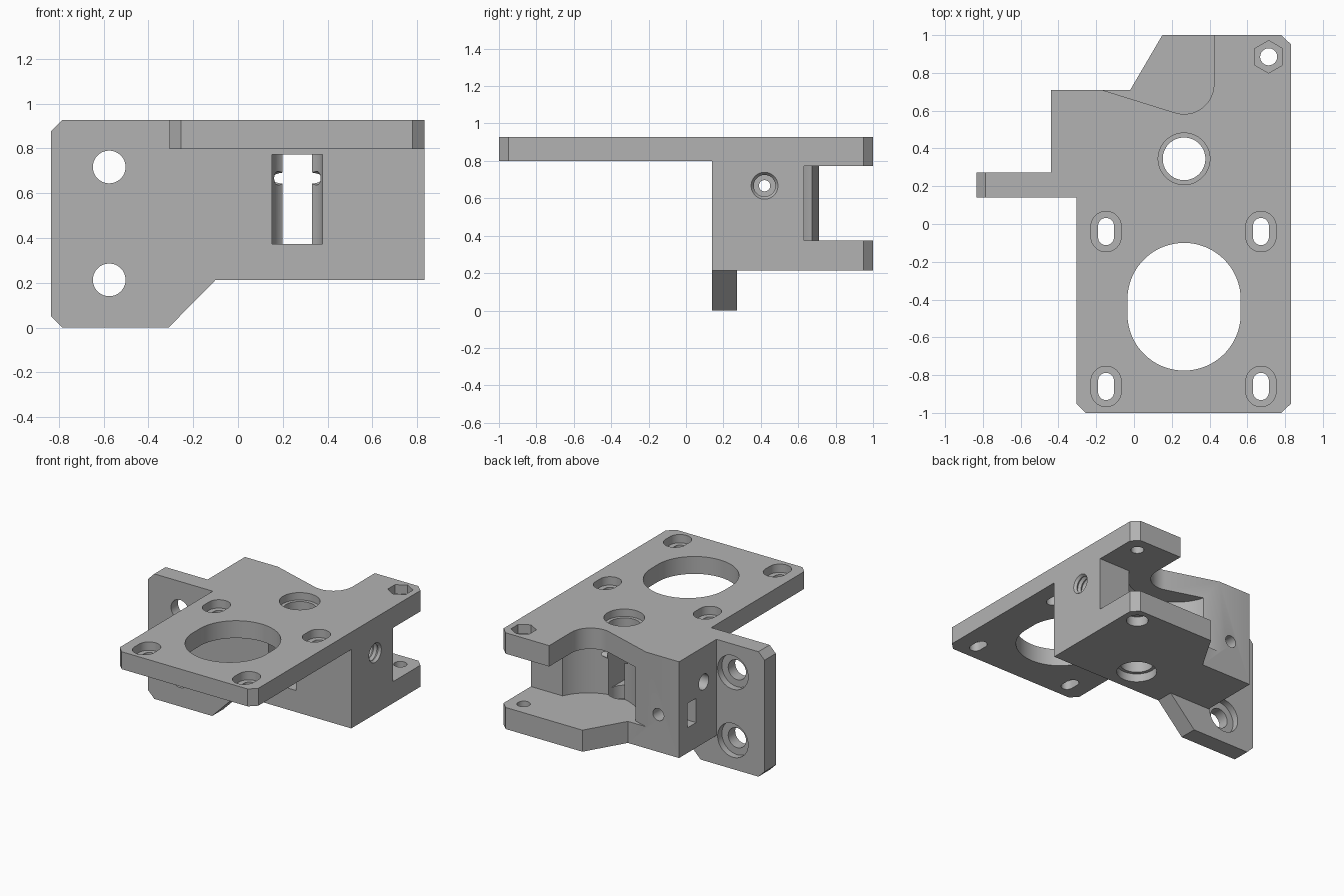
import bpy, bmesh, math

if "Cube" in bpy.data.objects:
    bpy.data.objects.remove(bpy.data.objects["Cube"], do_unlink=True)

grey = bpy.data.materials.new("plain_grey")
grey.use_nodes = True
GREY = (0.45, 0.45, 0.45, 1)
grey.diffuse_color = GREY
grey.node_tree.nodes["Principled BSDF"].inputs["Base Color"].default_value = GREY

# Axis along which a profile is lofted: 2D point plus depth to 3D point
PLACE = {"z": lambda u, v, w: (u, v, w),
         "y": lambda u, v, w: (u, w, v),
         "x": lambda u, v, w: (w, u, v)}


def loft(name, rings, axis):
    """Solid through a list of (2D outline, depth) rings."""
    bm = bmesh.new()
    loops = [[bm.verts.new(PLACE[axis](u, v, w)) for u, v in pts] for pts, w in rings]
    n = len(loops[0])
    for a, b in zip(loops, loops[1:]):
        for i in range(n):
            j = (i + 1) % n
            bm.faces.new((a[i], a[j], b[j], b[i]))
    bm.faces.new(loops[0])
    bm.faces.new(loops[-1])
    bmesh.ops.recalc_face_normals(bm, faces=bm.faces)
    me = bpy.data.meshes.new(name)
    bm.to_mesh(me)
    bm.free()
    ob = bpy.data.objects.new(name, me)
    bpy.context.collection.objects.link(ob)
    me.materials.append(grey)
    return ob


def prism(name, pts, lo, hi, axis="z"):
    return loft(name, [(pts, lo), (pts, hi)], axis)


def slot(u, v, r, half=0.0, n=48, turn=0.0):
    """Circle, or a slot stretched by half in both v directions."""
    pts = []
    for i in range(n):
        a = math.tau * (i + 0.5) / n + turn
        pts.append((u + r * math.cos(a), v + r * math.sin(a) + math.copysign(half, math.sin(a))))
    return pts


def rect(u0, v0, u1, v1):
    return [(u0, v0), (u1, v0), (u1, v1), (u0, v1)]


def combine(base, tool, operation):
    mod = base.modifiers.new("shape", "BOOLEAN")
    mod.operation = operation
    mod.solver = "EXACT"
    mod.object = tool
    bpy.context.view_layer.objects.active = base
    bpy.ops.object.modifier_apply(modifier=mod.name)
    bpy.data.objects.remove(tool, do_unlink=True)


TOP, BASE, FLOOR, ROOF = 0.927, 0.213, 0.373, 0.772
RIGHT, CX = 0.832, 0.265

# Main block with the rear arm outline
bracket = prism("motor_bracket", [(-0.44, 0.14), (RIGHT, 0.14), (RIGHT, 0.95), (0.78, 1),
                                  (0.15, 1), (-0.02, 0.71), (-0.44, 0.71)], BASE, TOP)

# Motor plate and side mounting plate
motor_plate = prism("motor_plate", [(-0.255, -1), (0.78, -1), (RIGHT, -0.95), (RIGHT, 0.5),
                                    (-0.305, 0.5), (-0.305, -0.95)], 0.798, TOP)
combine(bracket, motor_plate, "UNION")
side_plate = prism("side_plate", [(-0.785, 0), (-0.31, 0), (-0.1, BASE), (-0.1, TOP),
                                  (-0.785, TOP), (-0.835, TOP - 0.05), (-0.835, 0.05)],
                   0.14, 0.272, "y")
combine(bracket, side_plate, "UNION")


def cut(pts, lo, hi, axis="z"):
    combine(bracket, prism("cutter", pts, lo, hi, axis), "DIFFERENCE")


# Rear pocket: sloped and rounded opening through the top
r, cy = 0.158, 0.74
slope = math.atan2(0.03, 0.435) - math.asin(r / math.hypot(0.03, 0.435))
start = slope - math.pi / 2
opening = [(-0.57, 0.71 - 0.4 * math.tan(slope))]
for i in range(17):
    a = start * (1 - i / 16)
    opening.append((CX + r * math.cos(a), cy + r * math.sin(a)))
opening += [(CX + r, 1.2), (-0.57, 1.2)]
cut(opening, FLOOR, 1.1)

# Rear pocket: gap between the arms and round roller clearance
cut(rect(CX, 0.63, 1.1, 1.2), FLOOR, ROOF)
cut(slot(CX, 0.765, 0.335, n=96), FLOOR, ROOF)

# Vertical shaft bore with bearing seats, and the front window
cut(slot(CX, 0.345, 0.113), 0, 1.1)
cut(slot(CX, 0.345, 0.137), 0.872, 1.1)
cut(slot(CX, 0.345, 0.137), 0, 0.275)
cut(rect(CX - 0.113, 0, CX + 0.113, 0.345), FLOOR, ROOF)

# Motor opening and four recessed slots
cut(slot(CX, -0.438, 0.3, 0.038, n=96), 0.7, 1.1)
for x in (-0.148, 0.672):
    for y in (-0.04, -0.86):
        cut(slot(x, y, 0.042, 0.03), 0.7, 1.1)
        cut(slot(x, y, 0.08, 0.027), 0.865, 1.1)

# Side plate screw holes, counterbored at the back
for z in (0.213, 0.717):
    cut(slot(-0.575, z, 0.073), 0, 0.5, "y")
    cut(slot(-0.575, z, 0.125), 0.222, 0.5, "y")

# Arm screw: hexagonal nut recess above, head recess below
cut(slot(0.713, 0.885, 0.045), 0, 1.1)
cut(slot(0.713, 0.885, 0.086, n=6), 0.86, 1.1)
cut(slot(0.713, 0.885, 0.075), 0, 0.285)

# Feed channel across the block with a wider inlet
cut(slot(0.42, 0.667, 0.03, n=32), -0.6, 1, "x")
cut(slot(0.42, 0.667, 0.058, n=32), -0.6, -0.1, "x")

# Threaded port on the right
rings = [(slot(0.42, 0.667, 0.072, n=32), RIGHT + 0.05)]
for i in range(17):
    radius = 0.058 if i % 2 else 0.072
    rings.append((slot(0.42, 0.667, radius, n=32), RIGHT - 0.018 * i))
combine(bracket, loft("thread_cutter", rings, "x"), "DIFFERENCE")

# Tension screw hole and its nut slot
cut(slot(-0.27, 0.49, 0.045, n=32), 0.4, 1, "y")
cut(rect(0.51, 0.4, 0.61, 0.58), -0.6, -0.18, "x")

# Smooth the round walls and keep edges crisp
bpy.ops.object.select_all(action="DESELECT")
bracket.select_set(True)
bpy.context.view_layer.objects.active = bracket
bpy.ops.object.shade_smooth_by_angle(angle=math.radians(25))
